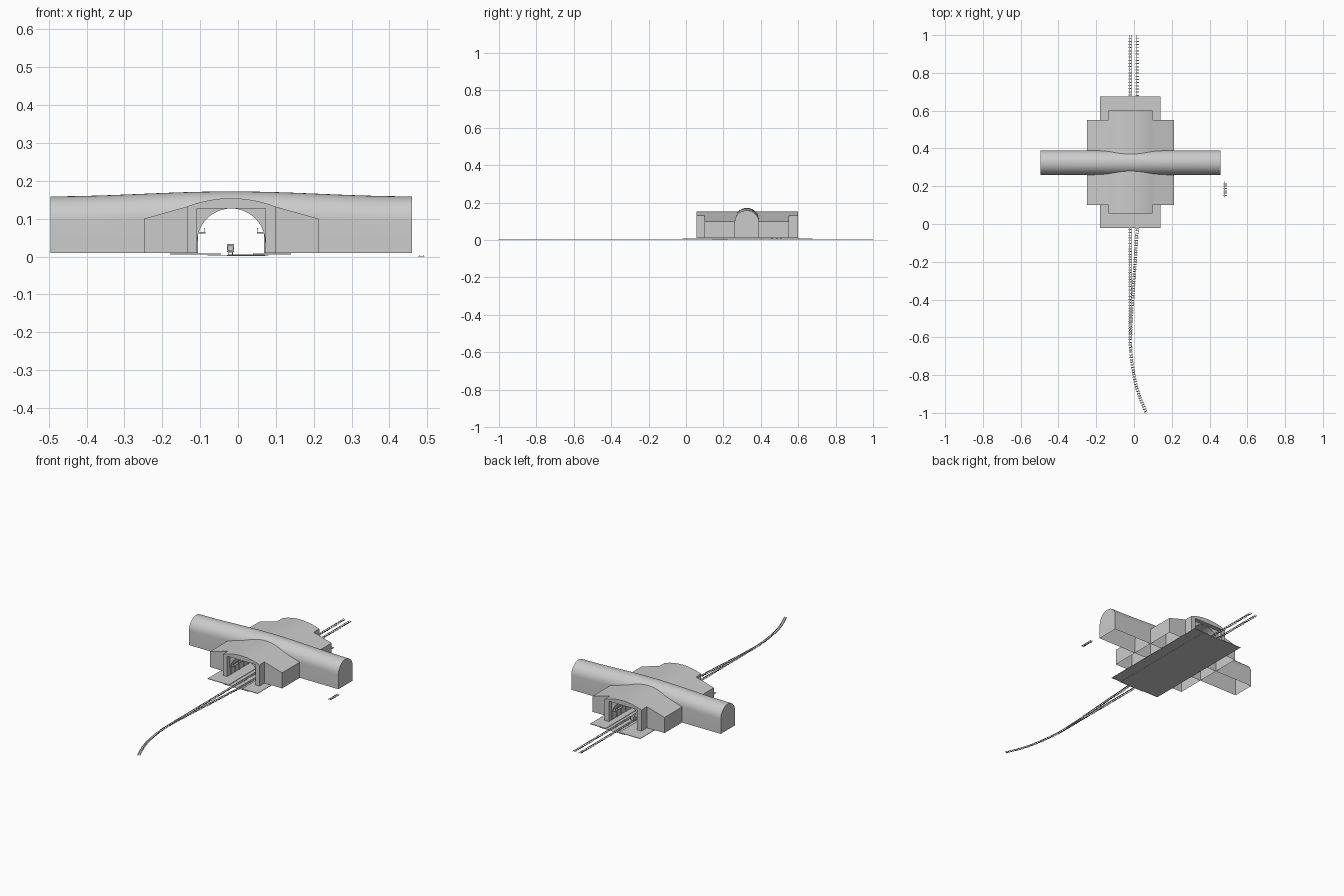
import bpy, bmesh
from math import cos, sin, pi, radians, sqrt, atan2
from mathutils import Vector

if "Cube" in bpy.data.objects:
    bpy.data.objects.remove(bpy.data.objects["Cube"])

CX = -0.018          # centre line of the station


def finish(name, bm, smooth=False):
    bmesh.ops.recalc_face_normals(bm, faces=bm.faces)
    me = bpy.data.meshes.new(name)
    bm.to_mesh(me)
    bm.free()
    ob = bpy.data.objects.new(name, me)
    bpy.context.collection.objects.link(ob)
    if smooth:
        me.shade_smooth()
        me.set_sharp_from_angle(angle=radians(30))
    return ob


def add_box(bm, c, size, ang=0):
    """Add a box centred at c, turned about z."""
    vs = []
    for dz in (-.5, .5):
        for dx, dy in ((-.5, -.5), (.5, -.5), (.5, .5), (-.5, .5)):
            x, y = dx * size[0], dy * size[1]
            vs.append(bm.verts.new((c[0] + x * cos(ang) - y * sin(ang),
                                    c[1] + x * sin(ang) + y * cos(ang),
                                    c[2] + dz * size[2])))
    for f in ((3, 2, 1, 0), (4, 5, 6, 7), (0, 1, 5, 4), (1, 2, 6, 5), (2, 3, 7, 6), (3, 0, 4, 7)):
        bm.faces.new([vs[i] for i in f])


def box(name, x0, x1, y0, y1, z0, z1):
    bm = bmesh.new()
    add_box(bm, ((x0 + x1) / 2, (y0 + y1) / 2, (z0 + z1) / 2), (x1 - x0, y1 - y0, z1 - z0))
    return finish(name, bm)


def prism_y(name, prof, y0, y1, smooth=False, bottom=True):
    """Extrude an (x, z) profile along y; the last edge is the bottom."""
    bm = bmesh.new()
    a = [bm.verts.new((x, y0, z)) for x, z in prof]
    b = [bm.verts.new((x, y1, z)) for x, z in prof]
    n = len(prof)
    for i in range(n if bottom else n - 1):
        j = (i + 1) % n
        bm.faces.new((a[i], a[j], b[j], b[i]))
    bm.faces.new(a)
    bm.faces.new(b)
    return finish(name, bm, smooth)


# main hall: curved roof over a barrel tunnel, square portals at both ends
HW, R, ZB = 0.117, 0.09, 0.01
sag = 0.022
rr = (HW * HW + sag * sag) / (2 * sag)
roof = []
for i in range(17):
    x = -HW + 2 * HW * i / 16
    roof.append((CX + x, 0.154 - rr + sqrt(rr * rr - x * x)))
outer = [(CX - HW, ZB)] + roof + [(CX + HW, ZB)]
square = [(CX + R, ZB), (CX + R, 0.127), (CX - R, 0.127), (CX - R, ZB)]
arch = [(CX + R, ZB)] + [(CX + R * cos(pi * i / 24), 0.037 + R * sin(pi * i / 24))
                         for i in range(25)] + [(CX - R, ZB)]
prism_y("front_portal", outer + square, 0.055, 0.08, True)
prism_y("main_hall", outer + arch, 0.08, 0.575, True)
prism_y("back_portal", outer + square, 0.575, 0.60, True)

# side wings with sloping roofs
for s, side in ((-1, "left"), (1, "right")):
    prof = [(CX + s * HW, ZB), (CX + s * HW, 0.132), (CX + s * 0.23, 0.10), (CX + s * 0.23, ZB)]
    prism_y(side + "_wing", prof, 0.10, 0.55, bottom=False)

# transverse hall: barrel vault rising gently to the middle
bm = bmesh.new()
YC, RW = 0.325, 0.065
rings = []
xs = [-0.477 + 0.954 * i / 24 for i in range(25)]
for x in xs:
    spring = 0.094 + 0.013 * (0.5 + 0.5 * cos(pi * x / 0.477))
    prof = [(YC - RW, ZB)] + [(YC - RW * cos(pi * i / 20), spring + RW * sin(pi * i / 20))
                              for i in range(21)] + [(YC + RW, ZB)]
    rings.append([bm.verts.new((CX + x, y, z)) for y, z in prof])
for k in range(24):
    mid = abs(xs[k] + xs[k + 1]) / 2 < 0.115
    for i in range(len(rings[0]) - 1):
        q = (rings[k][i], rings[k][i + 1], rings[k + 1][i + 1], rings[k + 1][i])
        if mid and sum(v.co.z for v in q) / 4 < 0.13:
            continue                      # leave the tunnel clear
        bm.faces.new(q)
bm.faces.new(rings[0])
bm.faces.new(rings[-1])
bmesh.ops.delete(bm, geom=[v for v in bm.verts if not v.link_faces], context='VERTS')
finish("transverse_hall", bm, True)

# balconies with railings and posts along the tunnel walls
for s, side in ((-1, "left"), (1, "right")):
    bm = bmesh.new()
    x = CX + s * 0.079
    add_box(bm, (x, 0.3275, 0.063), (0.022, 0.49, 0.003))
    add_box(bm, (CX + s * 0.07, 0.3275, 0.075), (0.003, 0.49, 0.002))
    for i in range(25):
        y = 0.0875 + 0.02 * i
        add_box(bm, (CX + s * 0.07, y, 0.07), (0.0015, 0.0015, 0.011))
        if i % 2 == 0:
            add_box(bm, (CX + s * 0.0885, y, 0.036), (0.003, 0.005, 0.052))
    finish(side + "_balcony", bm)

# track bed and platforms
box("track_bed", -0.08, 0.08, -0.02, 0.675, 0.002, 0.003)
box("left_platform", -0.18, -0.045, -0.02, 0.675, 0.005, 0.008)
box("right_platform", 0.04, 0.14, -0.02, 0.675, 0.005, 0.008)


def smooth_path(pts, step=0.012):
    """Catmull-Rom curve resampled at even spacing."""
    p = [Vector(q) for q in pts]
    p = [2 * p[0] - p[1]] + p + [2 * p[-1] - p[-2]]
    fine = []
    for i in range(1, len(p) - 2):
        a, b, c, d = p[i - 1:i + 3]
        for k in range(60):
            t = k / 60
            fine.append(0.5 * (2 * b + (c - a) * t + (2 * a - 5 * b + 4 * c - d) * t * t
                               + (3 * b - a - 3 * c + d) * t ** 3))
    fine.append(p[-2])
    out, acc = [fine[0]], 0
    for a, b in zip(fine, fine[1:]):
        acc += (b - a).length
        if acc >= step:
            out.append(b)
            acc = 0
    if (out[-1] - fine[-1]).length > 1e-5:
        out.append(fine[-1])
    return out


def track(name, pts, z=0.003):
    """Two rails on evenly spaced sleepers."""
    bm = bmesh.new()
    path = smooth_path(pts)
    dirs = [(path[min(i + 1, len(path) - 1)] - path[max(i - 1, 0)]).normalized()
            for i in range(len(path))]
    for i in range(1, len(path) - 1):
        p, d = path[i], dirs[i]
        add_box(bm, (p.x, p.y, z), (0.018, 0.005, 0.0015), atan2(d.y, d.x) - pi / 2)
    for off in (-0.0055, 0.0055):
        prev = None
        for p, d in zip(path, dirs):
            n = Vector((-d.y, d.x))
            ring = [bm.verts.new((*(p + n * (off + w)), z + h)) for w, h in
                    ((-.0008, 0), (.0008, 0), (.0008, .0025), (-.0008, .0025))]
            if prev:
                for a in range(4):
                    b = (a + 1) % 4
                    bm.faces.new((prev[a], prev[b], ring[b], ring[a]))
            else:
                bm.faces.new(ring)
            prev = ring
        bm.faces.new(prev)
    finish(name, bm)


track("main_track", [(-0.02, 1), (-0.02, 0.5), (-0.02, 0), (-0.02, -0.4), (-0.018, -0.65),
                     (0.0, -0.8), (0.025, -0.9), (0.065, -1)])
track("branch_track", [(0.018, 1), (0.018, 0.5), (0.018, 0.03), (0.012, -0.1), (0.003, -0.25),
                       (-0.008, -0.4), (-0.016, -0.53), (-0.02, -0.65)])
track("spare_track", [(0.484, 0.225), (0.484, 0.18), (0.484, 0.14)], 0.001)

# small engine standing on the main track
ex = -0.02
prism_y("engine_body", [(ex + 0.0085 * cos(a), 0.0225 + 0.0085 * sin(a))
                        for a in [2 * pi * i / 16 for i in range(16)]], 0.45, 0.50, True)
box("engine_cab", ex - 0.009, ex + 0.009, 0.50, 0.52, 0.012, 0.033)
bm = bmesh.new()
add_box(bm, (ex, 0.485, 0.0125), (0.014, 0.07, 0.003))
for s in (-1, 1):
    for y in (0.462, 0.485, 0.508):
        add_box(bm, (ex + s * 0.0055, y, 0.0085), (0.002, 0.008, 0.007))
finish("engine_chassis", bm)
